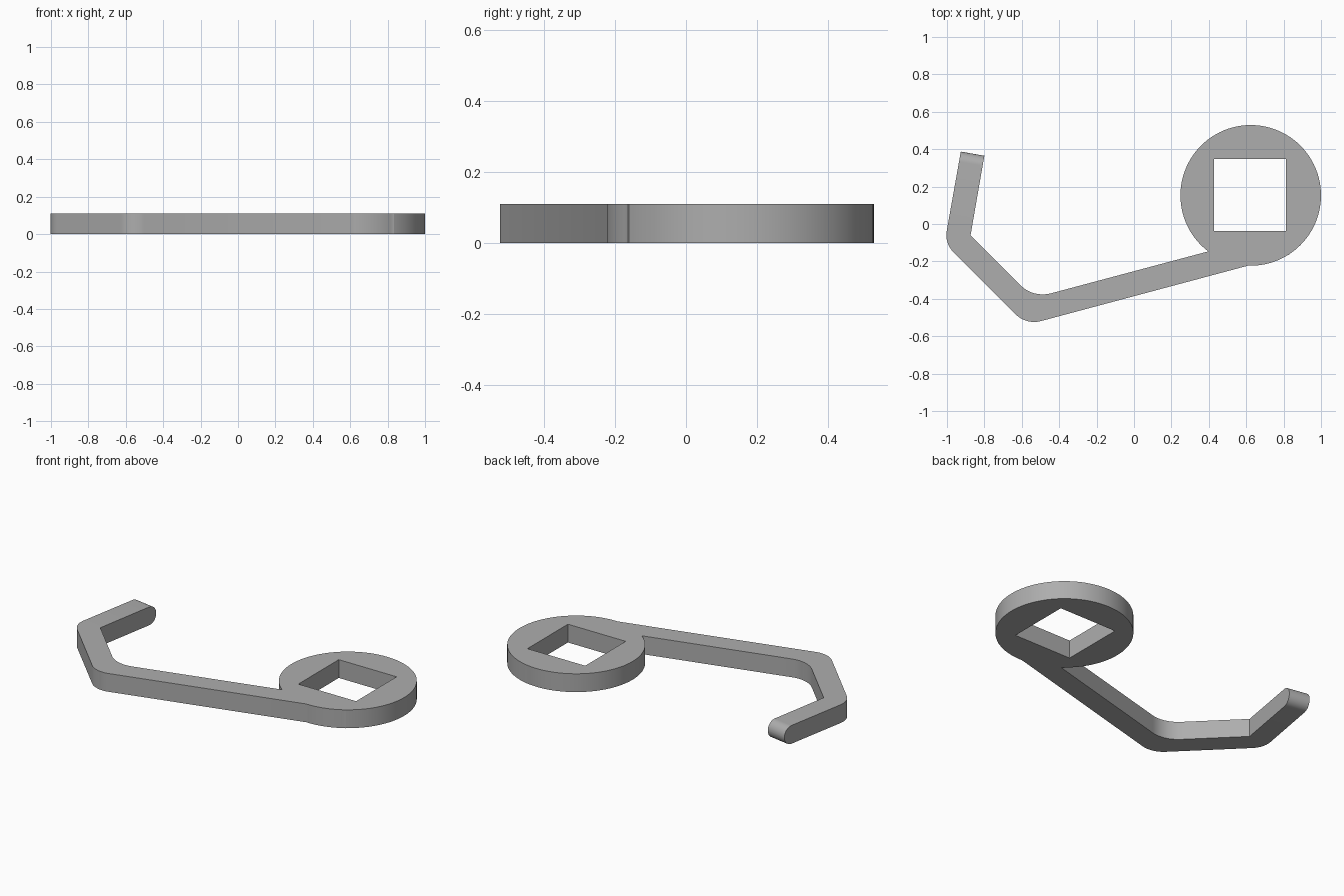
import bpy
import bmesh
import math
from mathutils import Vector

HEIGHT = 0.11
HUB_CENTRE = (0.624, 0.153)
HUB_RADIUS = 0.376

cube = bpy.data.objects.get("Cube")
if cube:
    bpy.data.objects.remove(cube, do_unlink=True)

grey = bpy.data.materials.new("plain grey")
grey.use_nodes = True
grey.diffuse_color = (0.42, 0.42, 0.42, 1)
grey.node_tree.nodes["Principled BSDF"].inputs["Base Color"].default_value = grey.diffuse_color


def fillet(before, corner, after, radius, steps=10):
    """Points of an arc that rounds one corner of an outline."""
    if radius == 0:
        return [corner]
    a = (before - corner).normalized()
    b = (after - corner).normalized()
    half = a.angle(b) / 2
    start = corner + a * radius / math.tan(half)
    end = corner + b * radius / math.tan(half)
    centre = corner + (a + b).normalized() * radius / math.sin(half)
    points = []
    for i in range(steps + 1):
        spoke = (start - centre).lerp(end - centre, i / steps)
        points.append(centre + spoke.normalized() * radius)
    return points


def extrude_outline(name, points, low, high):
    """Solid prism over a flat outline."""
    bm = bmesh.new()
    face = bm.faces.new([bm.verts.new((p[0], p[1], low)) for p in points])
    result = bmesh.ops.extrude_face_region(bm, geom=[face])
    top = [v for v in result["geom"] if isinstance(v, bmesh.types.BMVert)]
    bmesh.ops.translate(bm, verts=top, vec=(0, 0, high - low))
    bmesh.ops.recalc_face_normals(bm, faces=bm.faces)
    mesh = bpy.data.meshes.new(name)
    bm.to_mesh(mesh)
    bm.free()
    mesh.materials.append(grey)
    obj = bpy.data.objects.new(name, mesh)
    bpy.context.collection.objects.link(obj)
    return obj


def combine(target, other, operation):
    mod = target.modifiers.new(operation.lower(), "BOOLEAN")
    mod.operation = operation
    mod.solver = "EXACT"
    mod.object = other
    bpy.context.view_layer.objects.active = target
    bpy.ops.object.modifier_apply(modifier=mod.name)
    bpy.data.objects.remove(other, do_unlink=True)


# Bent arm: x, y and rounding radius of each corner
corners = [
    (-0.926, 0.387, 0), (-1.013, -0.103, 0.128), (-0.576, -0.540, 0.14),
    (0.833, -0.163, 0), (0.800, -0.039, 0), (-0.539, -0.396, 0.17),
    (-0.874, -0.061, 0), (-0.800, 0.365, 0),
]
spots = [Vector(c[:2]) for c in corners]
outline = []
for i, corner in enumerate(corners):
    outline += fillet(spots[i - 1], spots[i], spots[(i + 1) % len(spots)], corner[2])
arm = extrude_outline("hooked_arm", outline, 0, HEIGHT)

# Full round on the free tip of the arm
bm = bmesh.new()
bm.from_mesh(arm.data)
tip_edges = [e for e in bm.edges
             if all(v.co.y > 0.3 for v in e.verts)
             and abs(e.verts[0].co.z - e.verts[1].co.z) < 0.01]
bmesh.ops.bevel(bm, geom=tip_edges, offset=HEIGHT * 0.495, segments=10,
                profile=0.5, affect="EDGES")
bm.to_mesh(arm.data)
bm.free()

# Round hub joined to the arm
turns = [math.tau * i / 96 for i in range(96)]
hub = extrude_outline("hub", [(HUB_CENTRE[0] + HUB_RADIUS * math.cos(t),
                               HUB_CENTRE[1] + HUB_RADIUS * math.sin(t)) for t in turns],
                      0, HEIGHT)
combine(hub, arm, "UNION")

# Square socket through the hub
hx, hy, half = 0.62, 0.155, 0.1925
socket = extrude_outline("socket_cutter",
                         [(hx + sx * half, hy + sy * half)
                          for sx, sy in ((-1, -1), (1, -1), (1, 1), (-1, 1))],
                         -0.1, HEIGHT + 0.1)
socket.hide_render = True
combine(hub, socket, "DIFFERENCE")

hub.name = "hooked_wrench"
bpy.ops.object.select_all(action="DESELECT")
hub.select_set(True)
bpy.context.view_layer.objects.active = hub
bpy.ops.object.shade_smooth_by_angle(angle=math.radians(30))
